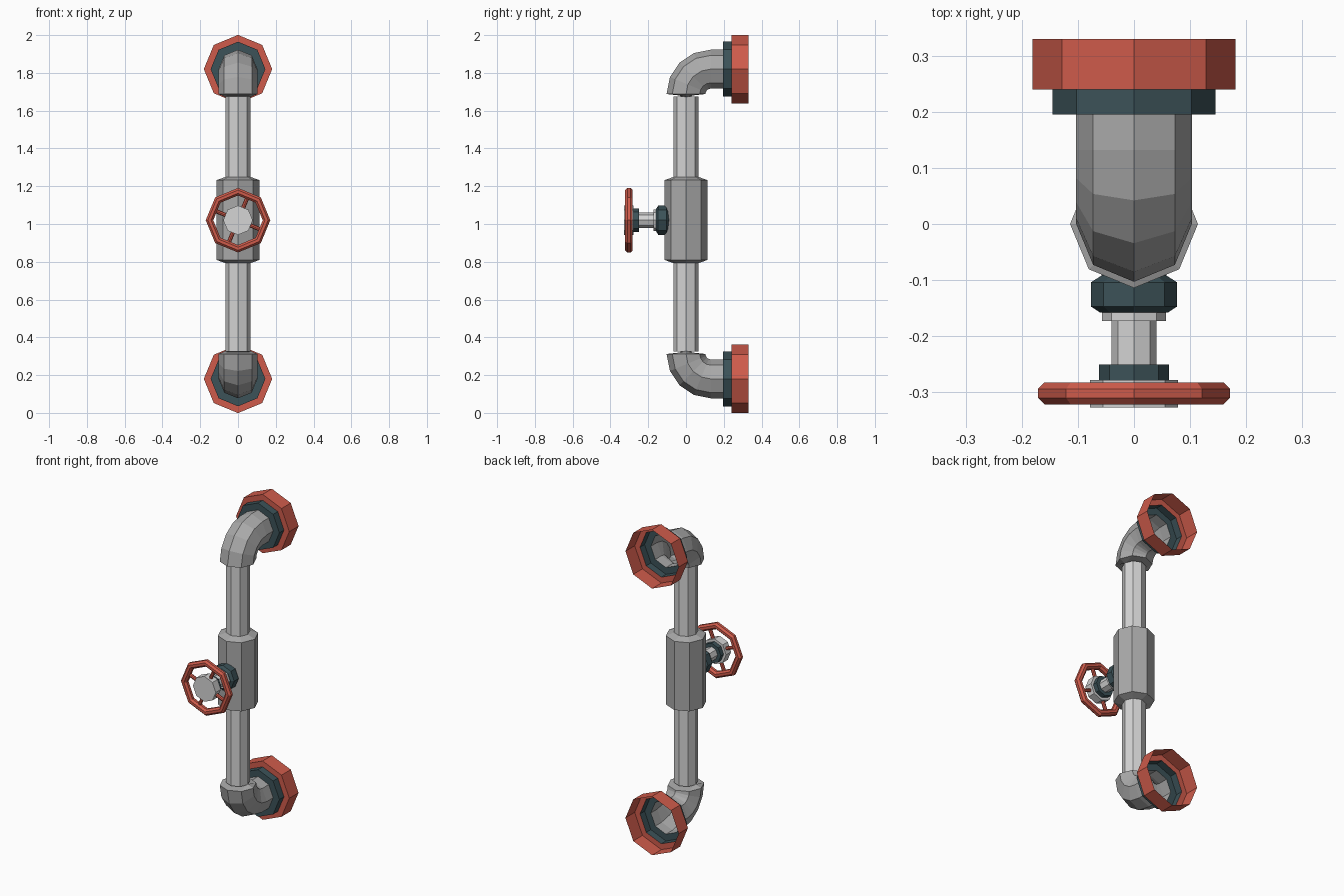
import bpy, bmesh, math
from mathutils import Vector

if "Cube" in bpy.data.objects:
    bpy.data.objects.remove(bpy.data.objects["Cube"])

SIDES = 8
HUB_Z = 1.02          # height of the valve axis
X, Y, Z = Vector((1, 0, 0)), Vector((0, 1, 0)), Vector((0, 0, 1))


def material(name, rgb):
    m = bpy.data.materials.new(name)
    m.diffuse_color = (*rgb, 1)
    m.use_nodes = True
    m.node_tree.nodes["Principled BSDF"].inputs["Base Color"].default_value = m.diffuse_color
    return m


RED = material("red paint", (0.62, 0.105, 0.07))
TEAL = material("dark teal", (0.045, 0.085, 0.098))
STEEL = material("mid grey steel", (0.40, 0.40, 0.40))
LIGHT = material("light grey steel", (0.66, 0.66, 0.66))


def tube(name, mat, rings, caps=False, closed=False, sides=SIDES):
    """Skin a list of (centre, u, v, radius) rings; u and v span each ring."""
    bm = bmesh.new()
    loops = []
    for c, u, v, r in rings:
        loops.append([bm.verts.new(c + r * (math.cos(a) * u + math.sin(a) * v))
                      for a in (2 * math.pi * i / sides for i in range(sides))])
    pairs = list(zip(loops, loops[1:]))
    if closed:
        pairs.append((loops[-1], loops[0]))
    for a, b in pairs:
        for i in range(sides):
            j = (i + 1) % sides
            bm.faces.new((a[i], a[j], b[j], b[i]))
    if caps:
        bm.faces.new(loops[0])
        bm.faces.new(loops[-1])
    bmesh.ops.recalc_face_normals(bm, faces=bm.faces)
    mesh = bpy.data.meshes.new(name)
    bm.to_mesh(mesh)
    bm.free()
    mesh.materials.append(mat)
    ob = bpy.data.objects.new(name, mesh)
    bpy.context.collection.objects.link(ob)
    return ob


def along_z(profile):
    return [(Z * z, X, Y, r) for z, r in profile]


def along_y(profile, z=HUB_Z):
    return [(Vector((0, y, z)), X, Z, r) for y, r in profile]


# Straight pipes and the thicker valve body
PIPE = 0.067
tube("lower_pipe", LIGHT, along_z([(0.325, PIPE), (0.80, PIPE)]))
tube("upper_pipe", LIGHT, along_z([(1.24, PIPE), (1.675, PIPE)]))
tube("valve_body", STEEL, along_z([(0.793, PIPE), (0.81, 0.114),
                                   (1.232, 0.114), (1.249, PIPE)]))

# Elbows with open collars and flanges, mirrored about z = 1
BEND = 0.132
for label, s in (("upper", 1), ("lower", -1)):
    start = 1 + s * 0.688
    rings = [(Z * (start - s * 0.016), X, Y, PIPE)]
    for i in range(5):
        t = math.radians(22.5 * i)
        out = Vector((0, -math.cos(t), s * math.sin(t)))
        rings.append((Vector((0, BEND, start)) + out * BEND, X, out, 0.103))
    end = 1 + s * 0.82
    rings.append((Vector((0, 0.195, end)), X, Z * s, 0.103))
    tube(label + "_elbow", STEEL, rings)
    tube(label + "_collar", TEAL,
         along_y([(0.195, 0.103), (0.195, 0.145), (0.24, 0.145)], end))
    tube(label + "_flange", RED,
         along_y([(0.24, 0.145), (0.24, 0.181), (0.33, 0.181)], end))

# Valve stem parts, stacked towards the front
tube("bonnet_nut", TEAL, along_y([(-0.05, 0.058), (-0.092, 0.058), (-0.104, 0.077),
                                  (-0.147, 0.077), (-0.158, 0.06)]), caps=True)
tube("stem_collar", LIGHT, along_y([(-0.15, 0.057), (-0.173, 0.057)]), caps=True)
tube("stem", LIGHT, along_y([(-0.16, 0.04), (-0.26, 0.04)]), caps=True)
tube("wheel_nut", TEAL, along_y([(-0.25, 0.062), (-0.279, 0.062)]), caps=True)
tube("wheel_hub", LIGHT, along_y([(-0.278, 0.078), (-0.327, 0.078)]), caps=True)

# Handwheel rim: eight straight sections with an octagonal profile
WHEEL = Vector((0, -0.302, HUB_Z))
RIM, THICK = 0.151, 0.0215
tilt = math.radians(22.5)
rim = []
for i in range(SIDES):
    a = 2 * math.pi * i / SIDES
    out = math.cos(a) * X + math.sin(a) * Z
    u = math.cos(tilt) * out + math.sin(tilt) * Y
    v = -math.sin(tilt) * out + math.cos(tilt) * Y
    rim.append((WHEEL + out * RIM, u, v, THICK))
tube("handwheel_rim", RED, rim, closed=True)

# Four spokes reaching the middles of rim sections
for k in range(4):
    a = math.radians(67.5 + 90 * k)
    out = math.cos(a) * X + math.sin(a) * Z
    side = out.cross(Y)
    tube(f"spoke_{k + 1}", RED, [(WHEEL + out * d, side, Y, 0.011)
                                 for d in (0.06, 0.14)], caps=True)
